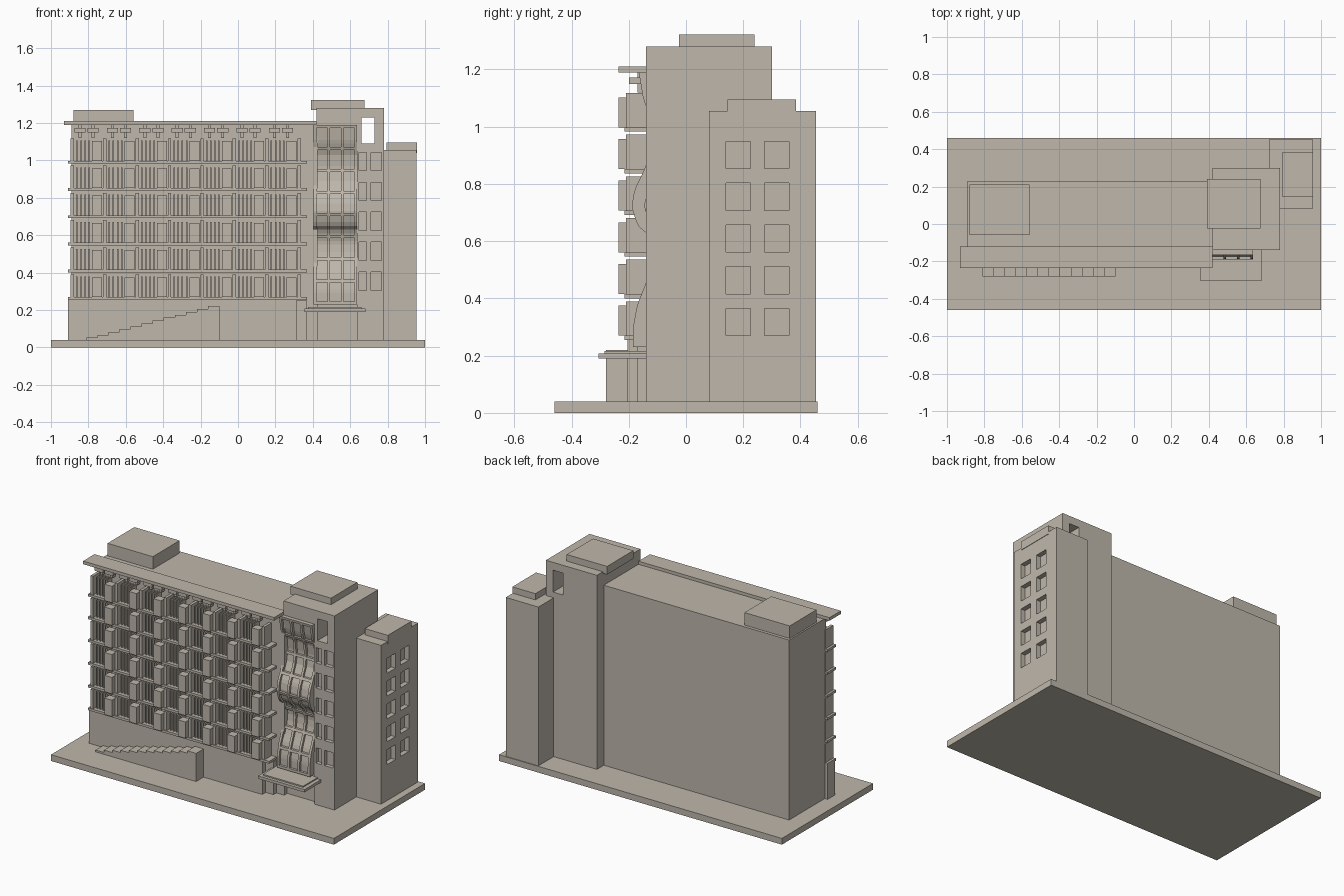
import bpy, bmesh, math
from mathutils import Matrix, Vector

if "Cube" in bpy.data.objects:
    bpy.data.objects.remove(bpy.data.objects["Cube"])

stone = bpy.data.materials.new("warm stone")
stone.diffuse_color = (0.52, 0.475, 0.41, 1)
stone.use_nodes = True
stone.node_tree.nodes["Principled BSDF"].inputs["Base Color"].default_value = stone.diffuse_color


def boxes(name, specs):
    """One object made of boxes (x0, x1, y0, y1, z0, z1)."""
    bm = bmesh.new()
    for x0, x1, y0, y1, z0, z1 in specs:
        m = Matrix.Translation(((x0 + x1) / 2, (y0 + y1) / 2, (z0 + z1) / 2))
        bmesh.ops.create_cube(bm, size=1, matrix=m @ Matrix.Diagonal((x1 - x0, y1 - y0, z1 - z0, 1)))
    return finish(name, bm)


def finish(name, bm):
    bmesh.ops.recalc_face_normals(bm, faces=bm.faces)
    me = bpy.data.meshes.new(name)
    bm.to_mesh(me)
    bm.free()
    me.materials.append(stone)
    ob = bpy.data.objects.new(name, me)
    bpy.context.collection.objects.link(ob)
    return ob


def ribbon(name, path, x0, x1, depth):
    """A strip that follows a (y, z) path, thickened backwards."""
    bm = bmesh.new()
    pts = list(path) + [(y + depth, z) for y, z in reversed(path)]
    n = len(path)
    a = [bm.verts.new((x0, y, z)) for y, z in pts]
    b = [bm.verts.new((x1, y, z)) for y, z in pts]
    for i in range(len(pts)):
        j = (i + 1) % len(pts)
        bm.faces.new((a[i], a[j], b[j], b[i]))
    for i in range(n - 1):
        k = len(pts) - 1 - i
        for v in (a, b):
            bm.faces.new((v[i], v[i + 1], v[k - 1], v[k]))
    return finish(name, bm)


def cut(ob, specs):
    """Subtract boxes from an object."""
    cutter = boxes("cutter", specs)
    cutter.hide_render = True
    mod = ob.modifiers.new("openings", 'BOOLEAN')
    mod.operation, mod.solver, mod.object = 'DIFFERENCE', 'EXACT', cutter
    bpy.context.view_layer.objects.active = ob
    bpy.ops.object.modifier_apply(modifier=mod.name)
    bpy.data.objects.remove(cutter)


# Ground slab, main block and roof parts
boxes("ground_slab", [(-1, 1, -.46, .46, 0, .04)])
boxes("main_block", [(-.89, .425, -.14, .23, .04, 1.19)])
boxes("roof_canopy", [(-.93, .42, -.235, -.12, 1.19, 1.21)])
boxes("roof_room", [(-.88, -.56, -.06, .21, 1.18, 1.27)])
boxes("lower_wall", [(-.91, .315, -.205, -.13, .04, .265)])
boxes("entrance_pier", [(.315, .37, -.17, -.13, .04, .25)])

# Balcony grid: slabs, dividers, projecting panels and thin slats
FLOOR, BAY = .1455, .1733
slabs, dividers, panels, slats = [], [], [], []
for f in range(6):
    z = .255 + f * FLOOR
    slabs.append((-.91, .37, -.215, -.13, z, z + .015))
    for b in range(8):
        x = -.895 + b * BAY
        dividers.append((x, x + .018, -.21, -.13, z + .015, z + .135))
        if b == 7:
            continue
        panels.append((x + .115, x + .168, -.235, -.185, z + .015, z + .12))
        for k in range(4):
            sx = x + .03 + k * .022
            slats.append((sx, sx + .008, -.195, -.13, z + .015, z + .125))
boxes("balcony_slabs", slabs)
boxes("balcony_dividers", dividers)
boxes("balcony_panels", panels)
boxes("balcony_slats", slats)

# Brackets carrying the roof canopy
brackets = []
for b in range(7):
    for k in (.05, .12):
        x = -.895 + b * BAY + k
        brackets += [(x - .008, x + .008, -.17, -.13, 1.12, 1.19),
                     (x - .03, x + .03, -.2, -.13, 1.15, 1.172)]
boxes("canopy_brackets", brackets)

# Outdoor stair climbing to the right along the front
steps = 12
boxes("front_stair", [(-.81 + i * .059, -.81 + (i + 1) * .059 if i < steps - 1 else -.1,
                       -.28, -.2, .04, .052 + i * .0153) for i in range(steps)])

# Stair tower with recessed glazing bay, side windows and roof opening
tower = boxes("stair_tower", [(.42, .78, -.14, .30, .04, 1.28)])
holes = [(.41, .635, -.2, -.075, .21, 1.19), (.41, .64, -.2, -.11, .03, .2),
         (.66, .73, -.3, .5, 1.09, 1.23)]
for f in range(5):
    z = .305 + f * .16
    holes += [(.648, .687, -.2, -.115, z, z + .098), (.71, .768, -.2, -.115, z, z + .098)]
cut(tower, holes)
boxes("tower_cap", [(.39, .675, -.025, .24, 1.27, 1.322)])

# Rear tower with side windows
rear = boxes("rear_tower", [(.725, .955, .08, .455, .04, 1.055)])
cut(rear, [(.925, 1, y, y + .085, .27 + f * .146, .365 + f * .146)
           for f in range(5) for y in (.14, .275)])
boxes("rear_tower_cap", [(.795, .958, .145, .385, 1.04, 1.095)])

# Rippling glazing with raised frames
keys = [(-.185, .23), (-.185, .3), (-.17, .38), (-.145, .44), (-.125, .5), (-.118, .56),
        (-.135, .625), (-.17, .655), (-.19, .72), (-.18, .78), (-.155, .83), (-.13, .89),
        (-.118, .96), (-.125, 1.03), (-.15, 1.1), (-.165, 1.19)]


def wave(z):
    for (y0, z0), (y1, z1) in zip(keys, keys[1:]):
        if z <= z1 + 1e-6:
            return y0 + (y1 - y0) * (z - z0) / (z1 - z0)
    return keys[-1][0]


def span(z0, z1, n):
    zs = [z0 + (z1 - z0) * i / n for i in range(n + 1)]
    return [(wave(z), z) for z in zs]


glass = [(y + .015, z) for y, z in span(.23, 1.19, 48)]
ribbon("rippling_glazing", glass, .405, .637, .03)
for i in range(4):
    x = .405 + i * .0725
    ribbon(f"glazing_mullion_{i}", span(.23, 1.19, 48), x, x + .015, .03)
for i in range(9):
    z = .23 + i * .118
    ribbon(f"glazing_rail_{i}", span(z, z + .016, 2), .405, .637, .03)

# Entrance canopy in two layers
boxes("entrance_canopy", [(.355, .683, -.305, -.135, .19, .208),
                          (.375, .66, -.285, -.135, .205, .216)])
